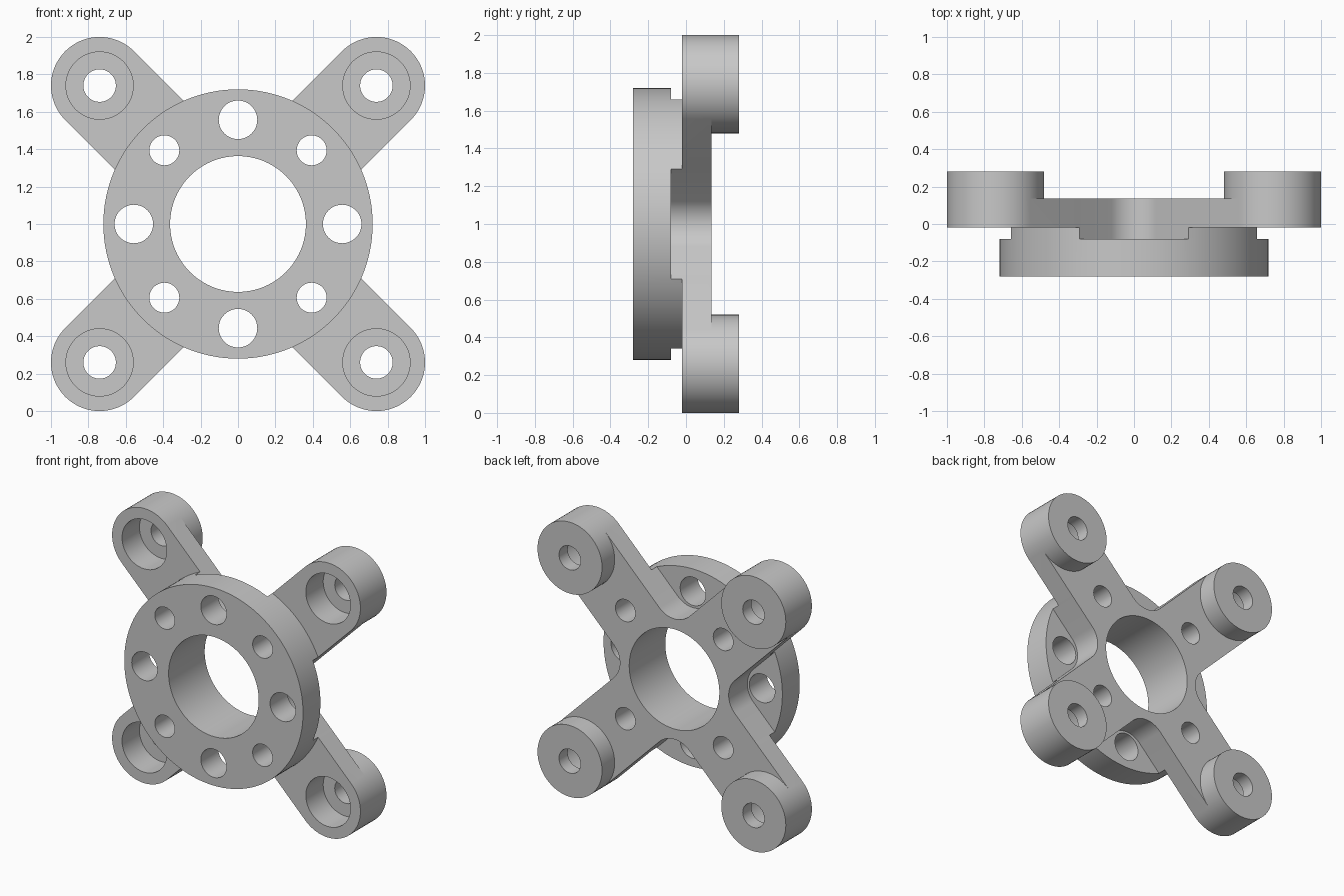
import bpy, bmesh
from math import sin, cos, asin, degrees, radians, sqrt

if "Cube" in bpy.data.objects:
    bpy.data.objects.remove(bpy.data.objects["Cube"], do_unlink=True)

grey = bpy.data.materials.new("plain grey")
grey.use_nodes = True
colour = (0.58, 0.58, 0.58, 1)
grey.diffuse_color = colour
grey.node_tree.nodes["Principled BSDF"].inputs["Base Color"].default_value = colour

HUB = (0, 1)              # hub axis in x and z
PLATE_R, BORE_R = 0.72, 0.363
ARM_R, FILLET_R = 0.26, 0.17
BOSS_POS = 0.74 * sqrt(2)
HOLE_POS = 0.557
# Depth levels from front to back
FRONT, STEP, ARM_FRONT, ARM_BACK, SEAT, BACK = -0.28, -0.08, -0.02, 0.135, 0.18, 0.28
# Half the angle that an arm spans on the plate rim
SPAN = degrees(asin(ARM_R / PLATE_R))

bm = bmesh.new()


def polar(r, deg, centre=HUB):
    return centre[0] + r * cos(radians(deg)), centre[1] + r * sin(radians(deg))


def arc(centre, r, start, end, steps):
    return [polar(r, start + (end - start) * i / steps, centre) for i in range(steps + 1)]


def ring(centre, r, sides=48):
    return arc(centre, r, 0, 360, sides)[:-1]


def wall(path, *levels, closed=False):
    """Sweep a path in the XZ plane through successive depths."""
    rows = [[bm.verts.new((x, y, z)) for x, z in path] for y in levels]
    for low, high in zip(rows, rows[1:]):
        for i in range(0 if closed else 1, len(path)):
            bm.faces.new((low[i - 1], low[i], high[i], high[i - 1]))


def cap(y, *loops):
    """Fill an outline, less any holes, at one depth."""
    edges = []
    for loop in loops:
        verts = [bm.verts.new((x, y, z)) for x, z in loop]
        edges += [bm.edges.new((verts[i - 1], verts[i])) for i in range(len(verts))]
    bmesh.ops.triangle_fill(bm, edges=edges, use_beauty=True, normal=(0, 1, 0))


bore = ring(HUB, BORE_R, 96)
wall(bore, FRONT, ARM_BACK, closed=True)
plate_outline, back_outline = [], []
plate_holes, arm_holes = [bore], [bore]

for a in (45, 135, 225, 315):
    spot = polar(BOSS_POS, a)
    arm_rim = arc(HUB, PLATE_R, a - SPAN, a + SPAN, 16)
    gap_rim = arc(HUB, PLATE_R, a + SPAN, a + 90 - SPAN, 16)
    corner = polar((ARM_R + FILLET_R) * sqrt(2), a + 45)
    fillet = arc(corner, FILLET_R, a + 270, a + 180, 16)
    gap_edge = [gap_rim[0]] + fillet + [gap_rim[-1]]
    boss_outer = arc(spot, ARM_R, a - 90, a + 90, 32)
    boss_inner = arc(spot, ARM_R, a + 270, a + 90, 32)

    # Plate rim, and the thicker root of the arm
    wall(gap_rim, FRONT, STEP)
    wall(arm_rim, FRONT, STEP, ARM_FRONT)
    wall(gap_edge, STEP, ARM_FRONT, ARM_BACK)

    # Arm sides and round end boss
    wall([boss_outer[-1], gap_rim[0]], ARM_FRONT, ARM_BACK)
    wall([arm_rim[0], boss_outer[0]], ARM_FRONT, ARM_BACK)
    wall(boss_outer, ARM_FRONT, ARM_BACK, BACK)
    wall(boss_inner, ARM_BACK, BACK)

    # Counterbore and screw hole in the boss
    counterbore, screw = ring(spot, 0.18), ring(spot, 0.087)
    wall(counterbore, ARM_FRONT, SEAT, closed=True)
    wall(screw, SEAT, BACK, closed=True)
    cap(SEAT, counterbore, screw)
    cap(BACK, boss_outer + boss_inner[-2:0:-1], screw)
    cap(ARM_FRONT, boss_outer + arm_rim[::-1], counterbore)

    # Small hole through the arm, large hole through the plate only
    small, large = ring(polar(HOLE_POS, a), 0.08), ring(polar(HOLE_POS, a + 45), 0.103)
    wall(small, FRONT, ARM_BACK, closed=True)
    wall(large, FRONT, STEP, closed=True)
    cap(STEP, gap_rim + gap_edge[-2:0:-1], large)

    plate_outline += arm_rim + gap_rim[1:-1]
    back_outline += boss_inner + gap_edge
    plate_holes += [small, large]
    arm_holes.append(small)

# Front of the plate and back of the arms
cap(FRONT, plate_outline, *plate_holes)
cap(ARM_BACK, back_outline, *arm_holes)

bmesh.ops.remove_doubles(bm, verts=bm.verts[:], dist=0.0001)
bmesh.ops.recalc_face_normals(bm, faces=bm.faces[:])
mesh = bpy.data.meshes.new("mounting_bracket")
bm.to_mesh(mesh)
bm.free()
mesh.materials.append(grey)
bracket = bpy.data.objects.new("mounting_bracket", mesh)
bpy.context.collection.objects.link(bracket)

bpy.ops.object.select_all(action="DESELECT")
bracket.select_set(True)
bpy.context.view_layer.objects.active = bracket
bpy.ops.object.shade_smooth_by_angle(angle=radians(30))
